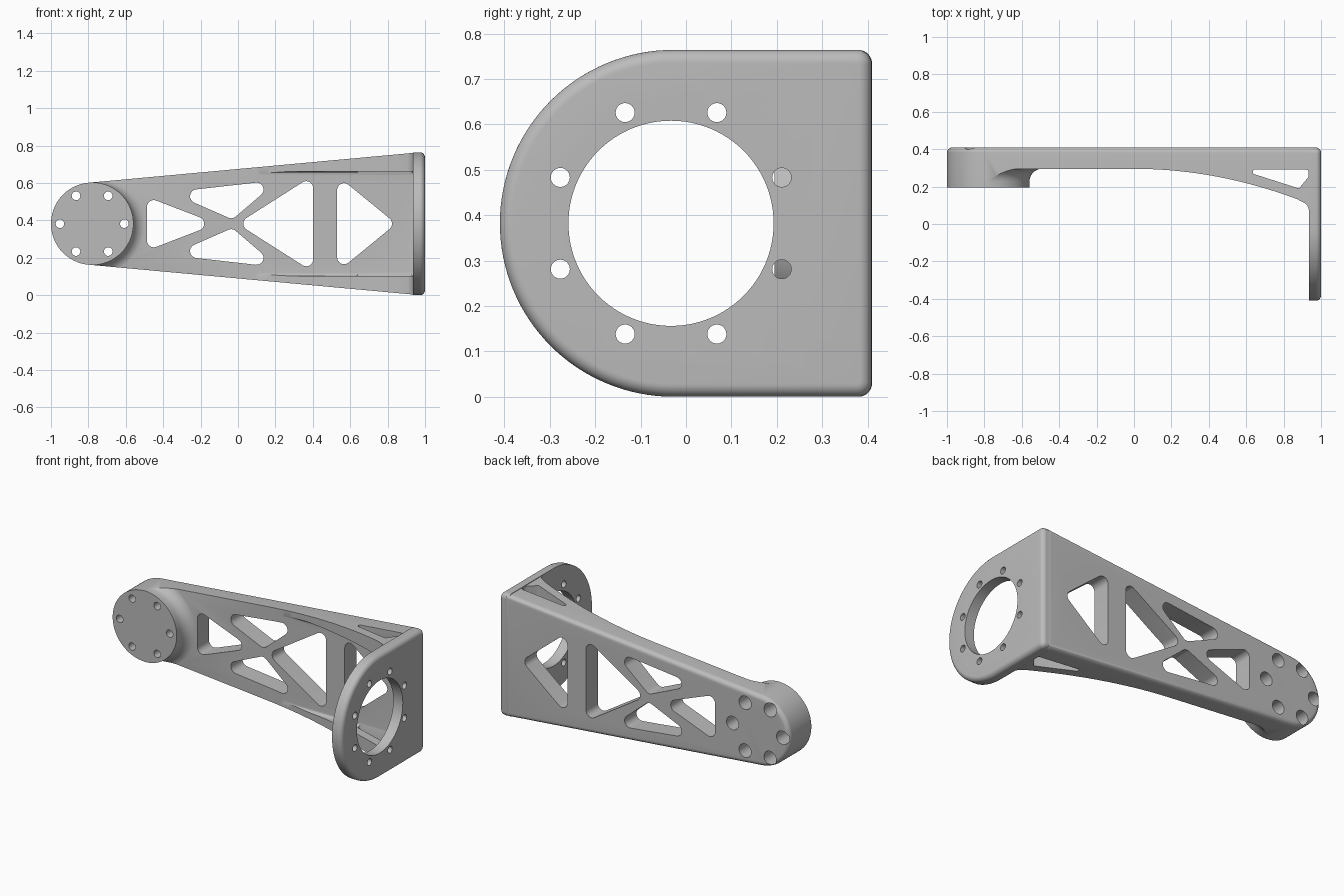
import bpy
import bmesh
from math import sin, cos, pi, acos, atan2, hypot, radians, tan
from mathutils import Vector

default = bpy.data.objects.get("Cube")
if default:
    bpy.data.objects.remove(default, do_unlink=True)

MID = 0.382                      # height of the mirror plane
BOSS = (-0.78, MID)              # boss axis
PLACE = {"x": lambda a, b, t: (t, a, b),
         "y": lambda a, b, t: (a, t, b),
         "z": lambda a, b, t: (a, b, t)}


def arc(cx, cy, r, a0, a1, n):
    return [(cx + r * cos(a0 + (a1 - a0) * i / n), cy + r * sin(a0 + (a1 - a0) * i / n))
            for i in range(n + 1)]


def circle(cx, cy, r, n=48):
    return arc(cx, cy, r, 0, 2 * pi, n)[:-1]


def rounded(points, radius, n=8):
    """Polygon with every corner replaced by an arc."""
    out = []
    for i, p in enumerate(points):
        p = Vector(p)
        u = (Vector(points[i - 1]) - p).normalized()
        v = (Vector(points[(i + 1) % len(points)]) - p).normalized()
        half = u.angle(v) / 2
        c = p + (u + v).normalized() * (radius / sin(half))
        s, e = p + u * (radius / tan(half)) - c, p + v * (radius / tan(half)) - c
        a0 = atan2(s.y, s.x)
        turn = (atan2(e.y, e.x) - a0 + pi) % (2 * pi) - pi
        out += arc(c.x, c.y, radius, a0, a0 + turn, n)
    return out


def inset(points, d):
    """Move an outline inwards by d with mitred corners."""
    if d == 0:
        return points
    pts = [Vector(p) for p in points]
    area = sum(pts[i - 1].cross(pts[i]) for i in range(len(pts)))
    sign = 1 if area > 0 else -1
    out = []
    for i, p in enumerate(pts):
        u = (p - pts[i - 1]).normalized()
        v = (pts[(i + 1) % len(pts)] - p).normalized()
        n1, n2 = Vector((-u.y, u.x)) * sign, Vector((-v.y, v.x)) * sign
        out.append(p + (n1 + n2) * (d / (1 + n1.dot(n2))))
    return out


def make(name, bm):
    bmesh.ops.recalc_face_normals(bm, faces=bm.faces)
    mesh = bpy.data.meshes.new(name)
    bm.to_mesh(mesh)
    bm.free()
    ob = bpy.data.objects.new(name, mesh)
    bpy.context.collection.objects.link(ob)
    return ob


def prism(name, points, axis, lo, hi, edge=0):
    """Extruded outline, optionally with its far rim rounded."""
    layers = [(lo, 0)]
    if edge:
        layers += [(hi - edge + edge * sin(t), edge * (1 - cos(t)))
                   for t in [pi / 2 * i / 8 for i in range(9)]]
    else:
        layers.append((hi, 0))
    bm = bmesh.new()
    rings = [[bm.verts.new(PLACE[axis](p[0], p[1], t)) for p in inset(points, d)]
             for t, d in layers]
    for r0, r1 in zip(rings, rings[1:]):
        for i in range(len(r0)):
            bm.faces.new((r0[i - 1], r0[i], r1[i], r1[i - 1]))
    bm.faces.new(rings[0])
    bm.faces.new(rings[-1])
    return make(name, bm)


def combine(target, tool, operation="DIFFERENCE"):
    """Apply a boolean and discard the tool."""
    tool.hide_render = True
    mod = target.modifiers.new("cut", "BOOLEAN")
    mod.operation, mod.object, mod.solver = operation, tool, "EXACT"
    graph = bpy.context.evaluated_depsgraph_get()
    mesh = bpy.data.meshes.new_from_object(target.evaluated_get(graph))
    target.modifiers.clear()
    target.data = mesh
    bpy.data.objects.remove(tool, do_unlink=True)


def revolve_boss(profile, n=96):
    """Profile of (radius, y) turned about the boss axis."""
    bm = bmesh.new()
    rings = [[bm.verts.new((BOSS[0] + r * cos(2 * pi * i / n), y, BOSS[1] + r * sin(2 * pi * i / n)))
              for i in range(n)] for r, y in profile]
    for r0, r1 in zip(rings, rings[1:]):
        for i in range(n):
            bm.faces.new((r0[i - 1], r0[i], r1[i], r1[i - 1]))
    bm.faces.new(rings[0])
    bm.faces.new(rings[-1])
    return make("boss_form", bm)


# Tapered arm: round end tangent to two straight sides, rear rim rounded
end_x, end_half, boss_r = 0.967, 0.3815, 0.22
dx = end_x - BOSS[0]
tangent = atan2(end_half, dx) + acos(boss_r / hypot(dx, end_half))
outline = [(end_x, MID - end_half), (end_x, MID + end_half)]
outline += arc(*BOSS, boss_r, tangent, 2 * pi - tangent, 56)
bracket = prism("bracket", outline, "y", 0, 0.41, edge=0.028)

# Front relief: flat, then sweeping down to a fillet at the flange, leaving the boss
sweep = [(x, 0.295 - 0.213 * x * x) for x in [0.9 * i / 32 for i in range(33)]]
fillet = arc(0.885, 0.07, 0.05, radians(70), 0, 8)
relief = prism("relief", [(0.935, -0.5), (-1.2, -0.5), (-1.2, 0.295)] + sweep[:-1] + fillet,
               "z", -0.2, 1)
boss = revolve_boss([(0.221, 0.195)] + arc(0.291, 0.226, 0.07, pi, pi / 2, 10) + [(0.291, 0.36)])
combine(relief, boss)
combine(bracket, relief)

# Pocket between the side ribs, with filleted inner corners
half, floor, r = 0.28, 0.293, 0.02
pocket = [(-0.3, MID - half), (-0.3, MID + half)]
pocket = arc(floor - r, MID + half - r, r, pi / 2, 0, 6) + arc(floor - r, MID - half + r, r, 0, -pi / 2, 6)
pocket += [(-0.3, MID - half), (-0.3, MID + half)]
combine(bracket, prism("pocket", pocket, "x", 0.03, 0.935))

# Triangular truss openings through the arm
upper = [(-0.36, 0.55), (0.215, 0.615), (-0.03, 0.405)]
openings = [
    [(-0.487, 0.525), (-0.487, 2 * MID - 0.525), (-0.115, MID)],
    upper,
    [(x, 2 * MID - z) for x, z in upper],
    [(-0.003, MID), (0.402, 0.64), (0.402, 2 * MID - 0.64)],
    [(0.845, MID), (0.53, 0.64), (0.53, 2 * MID - 0.64)],
]
for shape in openings:
    combine(bracket, prism("opening", rounded(shape, 0.037), "y", 0.2, 0.5))

# Small window through both ribs
window = [(0.635, 0.291), (0.932, 0.291), (0.932, 0.25), (0.882, 0.19), (0.635, 0.269)]
combine(bracket, prism("rib_window", rounded(window, 0.011), "z", -0.2, 1))

# Flange plate: half round in front, small corners behind, outer rim rounded
plate_r, plate_y = 0.382, -0.028
corner = 0.032
plate = arc(plate_y, MID, plate_r, pi / 2, 1.5 * pi, 64)
plate += arc(0.409 - corner, corner, corner, -pi / 2, 0, 8)
plate += arc(0.409 - corner, 2 * MID - corner, corner, 0, pi / 2, 8)
combine(bracket, prism("flange", plate, "x", 0.935, 1, edge=0.028), "UNION")

# Flange bore and its ring of eight bolt holes
hub = (-0.033, MID)
combine(bracket, prism("bore", circle(*hub, 0.226, 96), "x", 0.85, 1.1))
for k in range(8):
    a = radians(22.5 + 45 * k)
    hole = circle(hub[0] + 0.264 * cos(a), hub[1] + 0.264 * sin(a), 0.021, 24)
    combine(bracket, prism("bolt_hole", hole, "x", 0.9, 1.1))

# Six boss holes, counterbored from behind
for k in range(6):
    a = radians(60 * k)
    at = (BOSS[0] + 0.172 * cos(a), BOSS[1] + 0.172 * sin(a))
    combine(bracket, prism("screw_hole", circle(*at, 0.023, 24), "y", 0.1, 0.5))
    combine(bracket, prism("counterbore", circle(*at, 0.042, 32), "y", 0.28, 0.5))

# Plain grey finish
grey = bpy.data.materials.new("plain_grey")
grey.use_nodes = True
colour = (0.5, 0.5, 0.5, 1)
grey.diffuse_color = colour
grey.node_tree.nodes["Principled BSDF"].inputs["Base Color"].default_value = colour
bracket.data.materials.clear()
bracket.data.materials.append(grey)

bpy.ops.object.select_all(action="DESELECT")
bracket.select_set(True)
bpy.context.view_layer.objects.active = bracket
bpy.ops.object.shade_smooth_by_angle(angle=radians(30))
